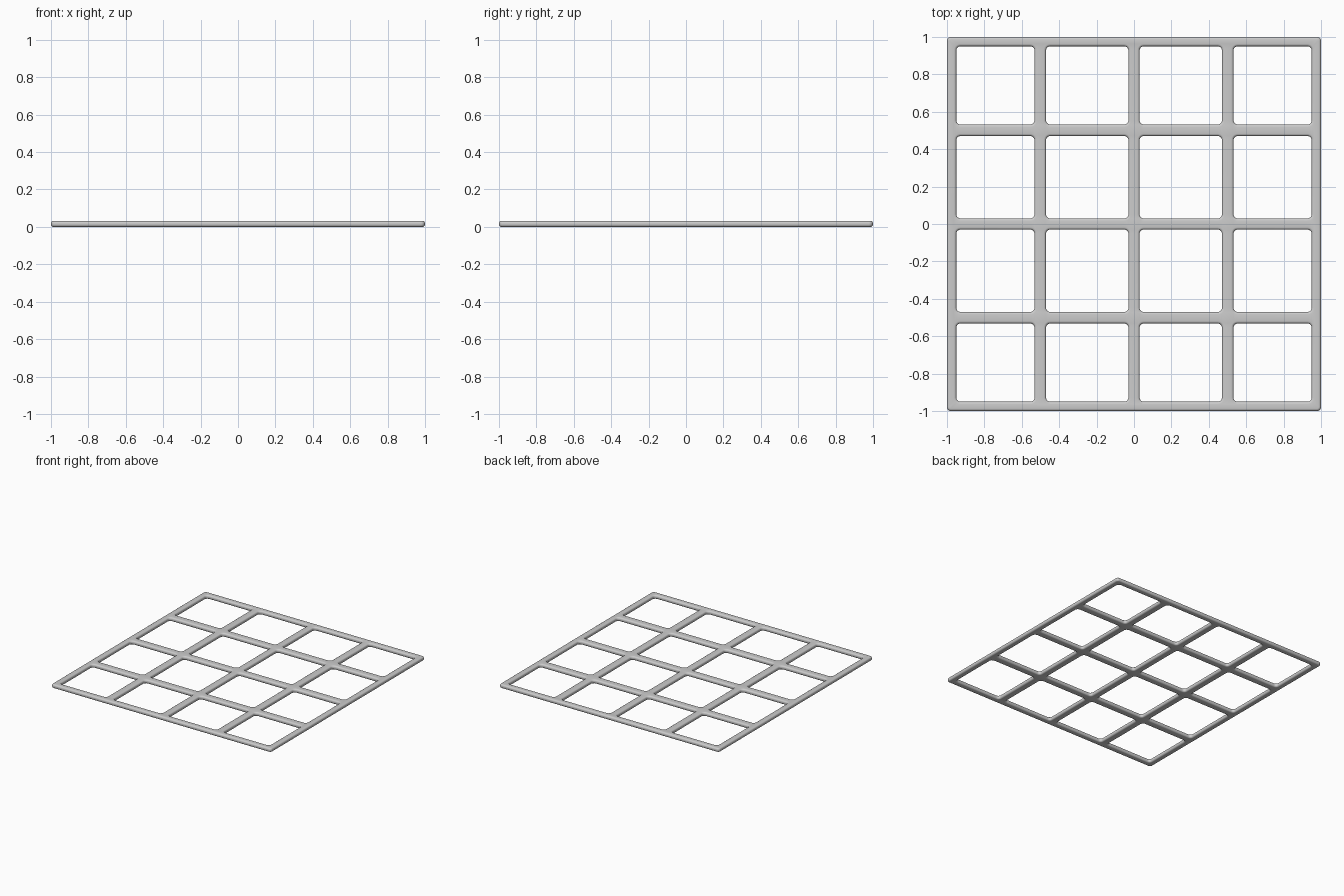
import bpy, bmesh, math

if "Cube" in bpy.data.objects:
    bpy.data.objects.remove(bpy.data.objects["Cube"])

HEIGHT = 0.032   # thickness of the lattice
FILLET = 0.013   # rounding of all long edges
STEPS = 4        # segments per quarter round


def rounded_rect(x0, x1, y0, y1, r, n=6):
    pts = []
    corners = [(x1 - r, y1 - r), (x0 + r, y1 - r), (x0 + r, y0 + r), (x1 - r, y0 + r)]
    for k, (cx, cy) in enumerate(corners):
        for i in range(n + 1):
            a = (k + i / n) * math.pi / 2
            pts.append((cx + r * math.cos(a), cy + r * math.sin(a)))
    return pts


def edge_profile():
    # (inset into the material, z) from bottom to top
    half = []
    for i in range(STEPS + 1):
        a = i / STEPS * math.pi / 2
        half.append((FILLET * (1 - math.sin(a)), FILLET * (1 - math.cos(a))))
    return half + [(d, HEIGHT - z) for d, z in reversed(half)]


def add_wall(bm, rect, r, sign):
    # sign +1 shrinks the outline (outer rim), -1 grows it (opening)
    x0, x1, y0, y1 = rect
    rings = []
    for d, z in edge_profile():
        o = d * sign
        pts = rounded_rect(x0 + o, x1 - o, y0 + o, y1 - o, r - o)
        rings.append([bm.verts.new((x, y, z)) for x, y in pts])
    n = len(rings[0])
    for a, b in zip(rings, rings[1:]):
        for i in range(n):
            j = (i + 1) % n
            bm.faces.new((a[i], a[j], b[j], b[i]))
    return [[bm.edges.get((ring[i], ring[(i + 1) % n])) for i in range(n)]
            for ring in (rings[0], rings[-1])]


bm = bmesh.new()
bottom, top = add_wall(bm, (-1, 1, -1, 1), 0.022, 1)

# sixteen rounded openings
spans = [(-0.95, -0.532), (-0.47, -0.03), (0.03, 0.47), (0.532, 0.95)]
for x0, x1 in spans:
    for y0, y1 in spans:
        lo, hi = add_wall(bm, (x0, x1, y0, y1), 0.022, -1)
        bottom += lo
        top += hi

# flat upper and lower faces
for edges, nz in ((bottom, -1), (top, 1)):
    bmesh.ops.triangle_fill(bm, use_beauty=True, use_dissolve=False,
                            edges=edges, normal=(0, 0, nz))
bmesh.ops.recalc_face_normals(bm, faces=bm.faces)

mesh = bpy.data.meshes.new("lattice_grid")
bm.to_mesh(mesh)
bm.free()
grid = bpy.data.objects.new("lattice_grid", mesh)
bpy.context.collection.objects.link(grid)
bpy.context.view_layer.objects.active = grid
grid.select_set(True)
bpy.ops.object.shade_smooth_by_angle(angle=math.radians(40))
